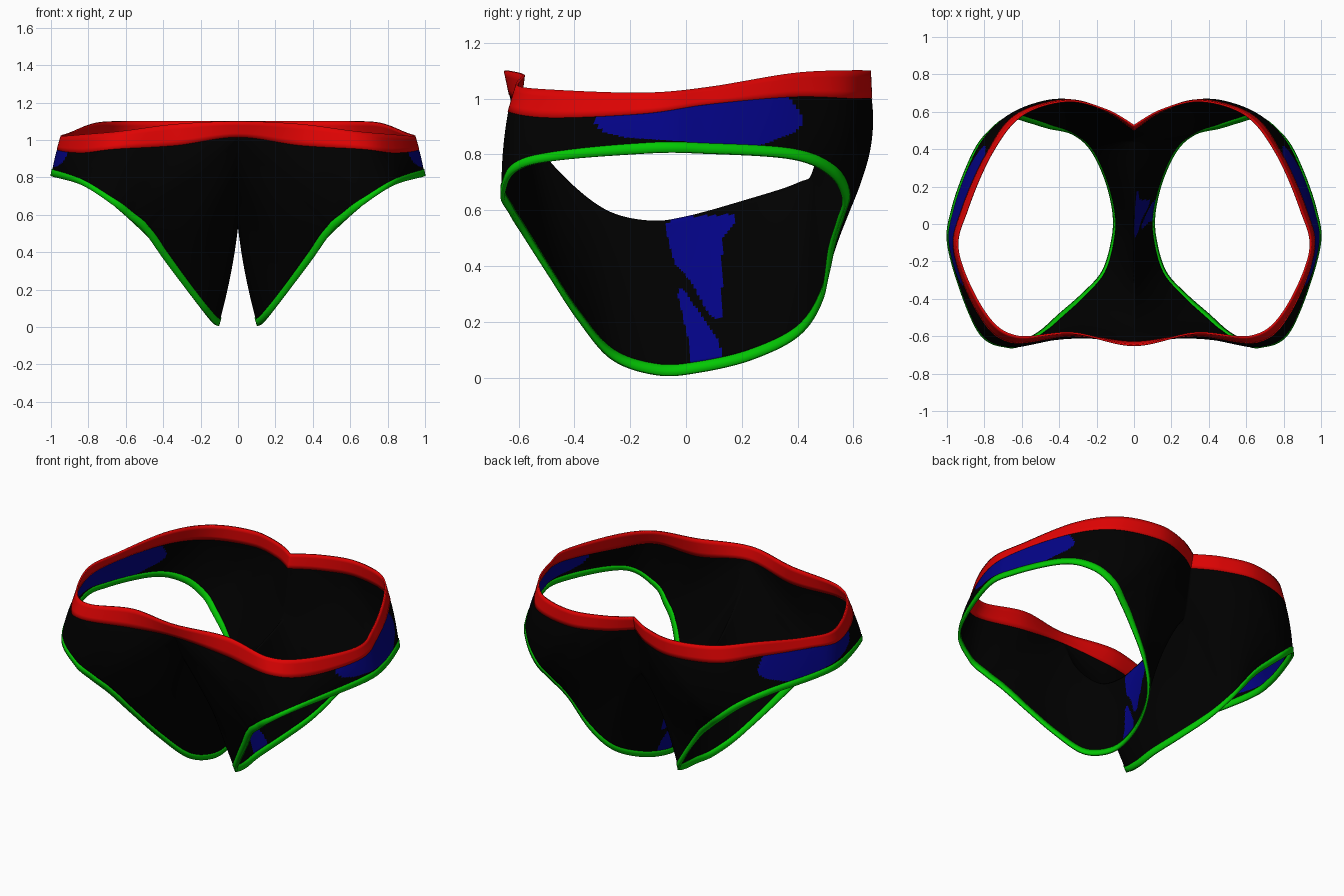
import bpy, bmesh
from mathutils import Vector

cube = bpy.data.objects.get("Cube")
if cube:
    bpy.data.objects.remove(cube, do_unlink=True)

STEPS = 20          # samples between neighbouring control points
BODY_ROWS = 60
TRIM_WIDTH = 0.037


def make_material(name, colour):
    mat = bpy.data.materials.new(name)
    mat.use_nodes = True
    rgba = (*colour, 1)
    mat.diffuse_color = rgba
    mat.node_tree.nodes["Principled BSDF"].inputs["Base Color"].default_value = rgba
    return mat


black = make_material("black cloth", (0, 0, 0))
red = make_material("red waistband", (.75, .001, .001))
green = make_material("green trim", (.001, .58, .001))
blue = make_material("blue patch", (.001, .001, .24))


def spline(points, closed=False):
    """Smooth curve through the control points; open ones start square to the mirror plane."""
    pts = [Vector(p) for p in points]
    n = len(pts)
    before = Vector((-pts[1].x, pts[1].y, pts[1].z))

    def at(i):
        if closed:
            return pts[i % n]
        return before if i < 0 else pts[min(n - 1, i)]

    out = []
    for i in range(n if closed else n - 1):
        p, a, b, q = at(i - 1), at(i), at(i + 1), at(i + 2)
        ta, tb = (b - p) / 2, (q - a) / 2
        for k in range(STEPS):
            t = k / STEPS
            s = t * t * (3 - 2 * t)
            out.append(a * (1 - s) + b * s
                       + ta * (t * (1 - t) ** 2) - tb * (t * t * (1 - t)))
    if not closed:
        out.append(pts[-1].copy())
    return out


def inside(y, z, polygon):
    """True when the side-on point lies in the polygon."""
    hit = False
    for (y1, z1), (y2, z2) in zip(polygon, polygon[1:] + polygon[:1]):
        if (z1 > z) != (z2 > z) and y < y1 + (z - z1) * (y2 - y1) / (z2 - z1):
            hit = not hit
    return hit


def build_sheet(name, rows, closed, materials, thickness, rule=None):
    """Loft rows of points, reflect them to the other side, add thickness."""
    bm = bmesh.new()
    for side in (1, -1):
        grid = [[bm.verts.new((p.x * side, p.y, p.z)) for p in row] for row in rows]
        count = len(rows[0])
        for low, high in zip(grid, grid[1:]):
            for i in range(count if closed else count - 1):
                j = (i + 1) % count
                face = bm.faces.new((low[i], low[j], high[j], high[i]))
                face.smooth = True
                if rule:
                    face.material_index = rule(face.calc_center_median())
    seam_verts = [v for v in bm.verts if abs(v.co.x) < 1e-5]
    bmesh.ops.remove_doubles(bm, verts=seam_verts, dist=1e-5)
    bmesh.ops.recalc_face_normals(bm, faces=bm.faces)
    mesh = bpy.data.meshes.new(name)
    bm.to_mesh(mesh)
    bm.free()
    for mat in materials:
        mesh.materials.append(mat)
    obj = bpy.data.objects.new(name, mesh)
    bpy.context.collection.objects.link(obj)
    shell = obj.modifiers.new("thickness", "SOLIDIFY")
    shell.thickness = thickness
    shell.offset = 0


# Waistband edges, from centre front round the side to centre back
band_top = [(0, -.648, 1.1), (.33, -.583, 1.085), (.63, -.6, 1.045), (.8, -.47, 1.03),
            (.94, -.15, 1.02), (.89, .08, 1.04), (.76, .38, 1.09), (.6, .58, 1.1),
            (.36, .657, 1.1), (.15, .61, 1.1), (0, .525, 1.1)]
band_low = [(0, -.63, 1.015), (.33, -.595, .97), (.66, -.63, .95), (.83, -.48, .93),
            (.96, -.15, .945), (.918, .08, .978), (.785, .38, 1.005), (.63, .585, 1),
            (.36, .662, 1), (.15, .605, 1.005), (0, .505, 1.015)]

# Centre seam from back to front, as depth and height
seam = [(.46, .75), (.4, .695), (.2, .63), (0, .575), (-.13, .56),
        (-.28, .595), (-.42, .7), (-.54, .84)]

# Leg opening and the line halfway to it, matching the outer edge point by point
leg = [(.5, -.575, .505), (.59, -.625, .585), (.68, -.655, .66), (.835, -.565, .76),
       (.985, -.15, .803), (.97, .08, .803), (.857, .38, .783), (.75, .515, .725),
       (.65, .565, .64), (.56, .545, .56), (.46, .515, .46), (.33, .485, .28),
       (.23, .4, .15), (.15, .235, .065), (.108, .05, .02), (.118, -.1, .01),
       (.17, -.26, .065), (.28, -.38, .205), (.4, -.485, .365)]
middle = [(.25, -.59, .77), (.44, -.62, .775), (.67, -.65, .805), (.84, -.53, .845),
          (.975, -.15, .875), (.947, .08, .89), (.825, .38, .895), (.69, .565, .865),
          (.51, .648, .82), (.38, .645, .785), (.28, .605, .74), (.22, .485, .52),
          (.145, .41, .425), (.085, .225, .35), (.045, .03, .3), (.045, -.115, .29),
          (.075, -.28, .33), (.14, -.42, .46), (.19, -.525, .61)]

top_curve, low_curve = spline(band_top), spline(band_low)
seam_curve = spline([band_low[-1]] + [(0, y, z) for y, z in seam] + [band_low[0]])
outer_curve = low_curve[:-1] + seam_curve[:-1]
columns = list(zip(outer_curve, spline(middle, True), spline(leg, True)))


def on_column(column, t):
    o, m, l = column
    return o * ((1 - t) * (1 - 2 * t)) + m * (4 * t * (1 - t)) + l * (t * (2 * t - 1))


def trim_start(column):
    o, m, l = column
    return 1 - TRIM_WIDTH / ((m - o).length + (l - m).length)


# Blue patches: one on each hip, two pieces on the left of the crotch
hip_patch = [(-.33, .92), (-.3, .88), (-.22, .86), (0, .845), (.13, .82), (.24, .82),
             (.39, .88), (.42, .91), (.41, .945), (.37, 1), (.3, 1.02), (.2, 1.02),
             (0, .985), (-.31, .955)]
crotch_patches = [
    [(-.075, .55), (-.02, .575), (.17, .585), (.175, .55), (.13, .5), (.13, .22),
     (.1, .21), (.07, .25), (.015, .35), (-.04, .405), (-.065, .5)],
    [(-.02, .32), (-.005, .31), (.12, .13), (.13, .07), (.1, .045),
     (.02, .045), (.01, .13), (-.03, .3)]]


def body_colour(c):
    if abs(c.x) > .6:
        return int(inside(c.y, c.z, hip_patch))
    if 0 < c.x < .2:
        return int(any(inside(c.y, c.z, p) for p in crotch_patches))
    return 0


# Cloth body
body_rows = [[on_column(c, trim_start(c) * r / BODY_ROWS) for c in columns]
             for r in range(BODY_ROWS + 1)]
build_sheet("cloth_body", body_rows, True, [black, blue], .006, body_colour)

# Leg trim
trim_rows = [[on_column(c, 1 + (trim_start(c) - 1) * (1 - r / 2)) for c in columns]
             for r in range(3)]
build_sheet("leg_trim", trim_rows, True, [green], .014)

# Waistband
band_rows = [[a.lerp(b, r / 4) for a, b in zip(top_curve, low_curve)] for r in range(5)]
build_sheet("waistband", band_rows, False, [red], .01)
